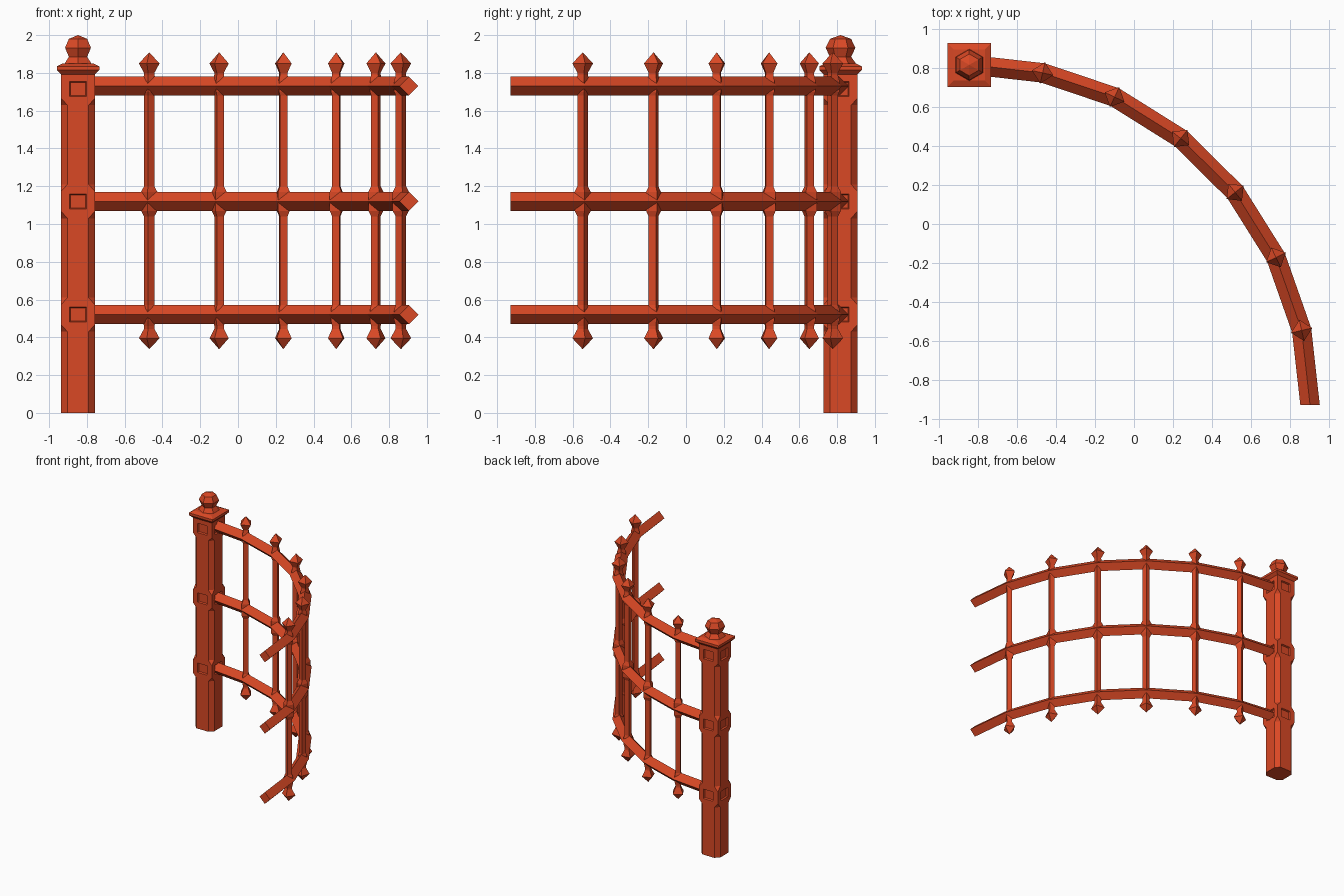
import bpy, bmesh
from math import pi, sin, cos, atan2
from mathutils import Vector

cube = bpy.data.objects.get("Cube")
if cube:
    bpy.data.objects.remove(cube, do_unlink=True)

COLOR = (0.70, 0.065, 0.018, 1)
paint = bpy.data.materials.new("rust red paint")
paint.use_nodes = True
paint.diffuse_color = COLOR
paint.node_tree.nodes["Principled BSDF"].inputs["Base Color"].default_value = COLOR


def finish(name, bm):
    bmesh.ops.remove_doubles(bm, verts=bm.verts, dist=0.0001)
    bmesh.ops.recalc_face_normals(bm, faces=bm.faces)
    mesh = bpy.data.meshes.new(name)
    bm.to_mesh(mesh)
    bm.free()
    mesh.materials.append(paint)
    obj = bpy.data.objects.new(name, mesh)
    bpy.context.collection.objects.link(obj)
    return obj


def skin(rings):
    """Bridge closed rings of points and cap both ends."""
    bm = bmesh.new()
    loops = [[bm.verts.new(p) for p in ring] for ring in rings]
    n = len(loops[0])
    for a, b in zip(loops, loops[1:]):
        for i in range(n):
            j = (i + 1) % n
            bm.faces.new((a[i], a[j], b[j], b[i]))
    bm.faces.new(loops[0][::-1])
    bm.faces.new(loops[-1])
    return bm


def lathe(name, profile, sides, turn, x, y):
    angles = [turn + 2 * pi * i / sides for i in range(sides)]
    return finish(name, skin([[(x + r * cos(a), y + r * sin(a), z) for a in angles]
                              for r, z in profile]))


POST_X, POST_Y = -0.847, 0.818
RAIL_Z = (0.52, 1.12, 1.73)

# Post: square blocks joined by chamfered lengths
HALF, CUT = 0.09, 0.034


def post_ring(cut, z):
    h, s = HALF, HALF - cut
    pts = [(h, -s), (h, s), (s, h), (-s, h), (-h, s), (-h, -s), (-s, -h), (s, -h)]
    return [(POST_X + px, POST_Y + py, z) for px, py in pts]


bm = skin([post_ring(c, z) for c, z in (
    (CUT, 0), (CUT, 0.43), (0, 0.468), (0, 0.572), (CUT, 0.61),
    (CUT, 1.03), (0, 1.068), (0, 1.172), (CUT, 1.21),
    (CUT, 1.63), (0, 1.665), (0, 1.81))])
bmesh.ops.remove_doubles(bm, verts=bm.verts, dist=0.0001)
bm.normal_update()

# Recessed square panels on each block side
blocks = [f for f in bm.faces if abs(f.normal.z) < 0.1
          and max(abs(f.normal.x), abs(f.normal.y)) > 0.99
          and f.calc_area() > 0.015
          and max(v.co.z for v in f.verts) - min(v.co.z for v in f.verts) < 0.2]
for face in blocks:
    mid = face.calc_center_median()
    panel_z = min(RAIL_Z, key=lambda z: abs(z - mid.z))
    if panel_z > 1.5:
        panel_z = 1.715
    side = Vector((-face.normal.y, face.normal.x, 0))
    bmesh.ops.inset_individual(bm, faces=[face], thickness=0.01)
    for v in face.verts:
        d = v.co - mid
        off = side * (0.046 if d.dot(side) > 0 else -0.046)
        v.co = Vector((mid.x, mid.y, panel_z + (0.04 if d.z > 0 else -0.04))) + off
    bmesh.ops.inset_individual(bm, faces=[face], thickness=0.008, depth=-0.012)
finish("post", bm)

# Square cap and faceted ball
ROOT2 = 2 ** 0.5
lathe("post_cap", [(r * ROOT2, z) for r, z in (
    (0.088, 1.79), (0.1125, 1.815), (0.1125, 1.835), (0.08, 1.85))], 4, pi / 4, POST_X, POST_Y)
lathe("cap_ball_neck", [(0.085, 1.845), (0.056, 1.885)], 6, pi / 2, POST_X, POST_Y)
lathe("cap_ball", [(0.02, 1.867), (0.056, 1.885), (0.079, 1.933), (0.056, 1.98), (0.001, 2.0)],
      6, pi / 2, POST_X, POST_Y)

# Plan path of the curved fence
path = [Vector(p) for p in (
    (POST_X + 0.05, 0.814), (-0.47, 0.777), (-0.1, 0.653), (0.24, 0.44),
    (0.52, 0.163), (0.73, -0.172), (0.862, -0.547), (0.905, -0.93))]
tangents, widths = [], []
for i, p in enumerate(path):
    before = (p - path[max(i - 1, 0)]).normalized()
    after = (path[min(i + 1, len(path) - 1)] - p).normalized()
    t = (before + after).normalized()
    tangents.append(t)
    widths.append(0.05 / max(t.dot(before), t.dot(after)))
tangents[-1] = Vector((0, -1))

# Diamond-section rails with mitred bends
for level, z in zip(("lower", "middle", "upper"), RAIL_Z):
    rings = []
    for p, t, w in zip(path, tangents, widths):
        n = Vector((-t.y, t.x)) * w
        rings.append([(p.x + n.x, p.y + n.y, z), (p.x, p.y, z + 0.05),
                      (p.x - n.x, p.y - n.y, z), (p.x, p.y, z - 0.05)])
    finish(level + "_rail", skin(rings))

# Pickets with pointed ends and a collar around each rail
BAR, COLLAR, SPIKE = 0.028, 0.044, 0.056
LOW, MID, TOP = RAIL_Z
profile = [(0.001, LOW - 0.182), (SPIKE, LOW - 0.125), (BAR, LOW - 0.075), (BAR, LOW - 0.06),
           (0.036, LOW - 0.03), (0.036, LOW + 0.03), (BAR, LOW + 0.05),
           (BAR, MID - 0.08), (COLLAR, MID - 0.05), (COLLAR, MID + 0.05), (BAR, MID + 0.08),
           (BAR, TOP - 0.05), (0.036, TOP - 0.03), (0.036, TOP + 0.03), (BAR, TOP + 0.06),
           (BAR, TOP + 0.07), (SPIKE, TOP + 0.12), (0.001, TOP + 0.178)]
for i in range(1, len(path) - 1):
    lathe(f"picket_{i}", profile, 4, atan2(tangents[i].y, tangents[i].x), *path[i])
